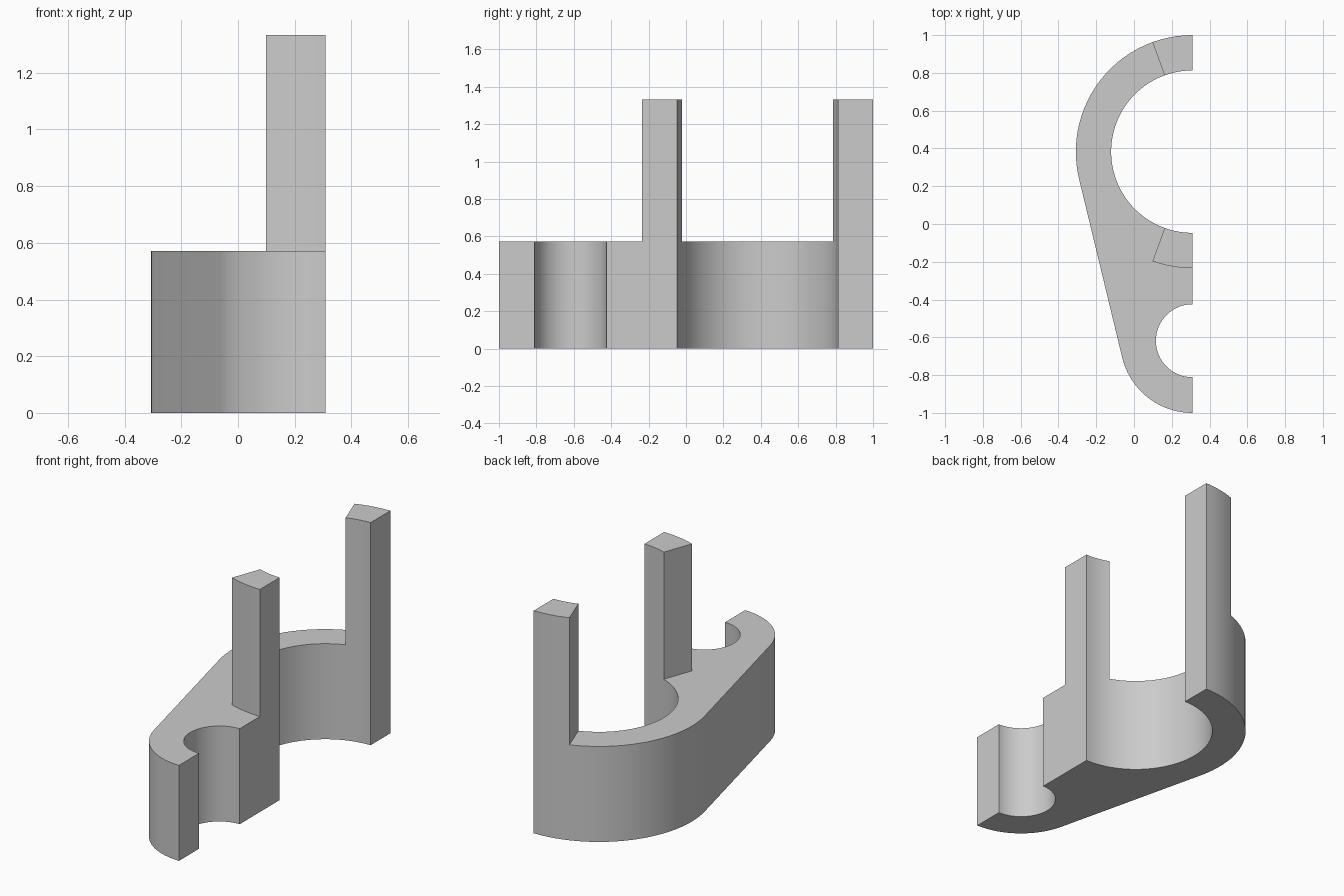
import bpy
import bmesh
from math import sin, cos, asin, radians, degrees

cube = bpy.data.objects.get("Cube")
if cube:
    bpy.data.objects.remove(cube, do_unlink=True)

CUT_X = 0.309                 # flat cut plane through both bores
BIG_Y, BIG_OUT, BIG_IN = 0.383, 0.617, 0.43
SMALL_Y, SMALL_OUT, SMALL_IN = -0.618, 0.382, 0.193
BASE_TOP, POST_TOP = 0.572, 1.333
POST = 20                     # angular width of each post
TANGENT = 90 + degrees(asin((BIG_OUT - SMALL_OUT) / (BIG_Y - SMALL_Y)))


def arc(cy, r, a0, a1):
    """Points on a circle; angle in degrees from +y towards -x."""
    n = max(2, round(abs(a1 - a0) / 4))
    angles = [radians(a0 + (a1 - a0) * i / n) for i in range(n + 1)]
    return [(CUT_X - r * sin(a), cy + r * cos(a), 0) for a in angles]


def ring_sector(a0, a1):
    return arc(BIG_Y, BIG_OUT, a0, a1) + arc(BIG_Y, BIG_IN, a1, a0)


# Plan outline split into the link body and the two post footprints
body = (arc(BIG_Y, BIG_OUT, POST, TANGENT)
        + arc(SMALL_Y, SMALL_OUT, TANGENT, 180)
        + arc(SMALL_Y, SMALL_IN, 180, 0)
        + arc(BIG_Y, BIG_OUT, 180, 180 - POST)
        + arc(BIG_Y, BIG_IN, 180 - POST, POST))
outlines = [body, ring_sector(0, POST), ring_sector(180 - POST, 180)]

bm = bmesh.new()
for outline in outlines:
    bm.faces.new([bm.verts.new(p) for p in outline])
bmesh.ops.remove_doubles(bm, verts=bm.verts[:], dist=0.0001)


def raise_faces(faces, height, keep):
    """Extrude faces upward and return the new top faces."""
    geom = bmesh.ops.extrude_face_region(bm, geom=faces, use_keep_orig=keep)["geom"]
    verts = [g for g in geom if isinstance(g, bmesh.types.BMVert)]
    bmesh.ops.translate(bm, verts=verts, vec=(0, 0, height))
    return [g for g in geom if isinstance(g, bmesh.types.BMFace)]


# Raise the base, then the two posts (the small footprints)
tops = raise_faces(bm.faces[:], BASE_TOP, True)
posts = sorted(tops, key=lambda f: f.calc_area())[:2]
raise_faces(posts, POST_TOP - BASE_TOP, False)

# Merge coplanar faces so the walls run unbroken
bmesh.ops.recalc_face_normals(bm, faces=bm.faces[:])
bmesh.ops.dissolve_limit(bm, angle_limit=radians(0.2),
                         verts=bm.verts[:], edges=bm.edges[:])
bmesh.ops.recalc_face_normals(bm, faces=bm.faces[:])

mesh = bpy.data.meshes.new("half_link_bracket")
bm.to_mesh(mesh)
bm.free()
bracket = bpy.data.objects.new("half_link_bracket", mesh)
bpy.context.collection.objects.link(bracket)

# Plain grey material
grey = bpy.data.materials.new("plain_grey")
grey.use_nodes = True
colour = (0.6, 0.6, 0.6, 1)
grey.diffuse_color = colour
grey.node_tree.nodes["Principled BSDF"].inputs["Base Color"].default_value = colour
mesh.materials.append(grey)

# Smooth arcs, sharp corners
bpy.ops.object.select_all(action='DESELECT')
bracket.select_set(True)
bpy.context.view_layer.objects.active = bracket
bpy.ops.object.shade_smooth_by_angle(angle=radians(10))
